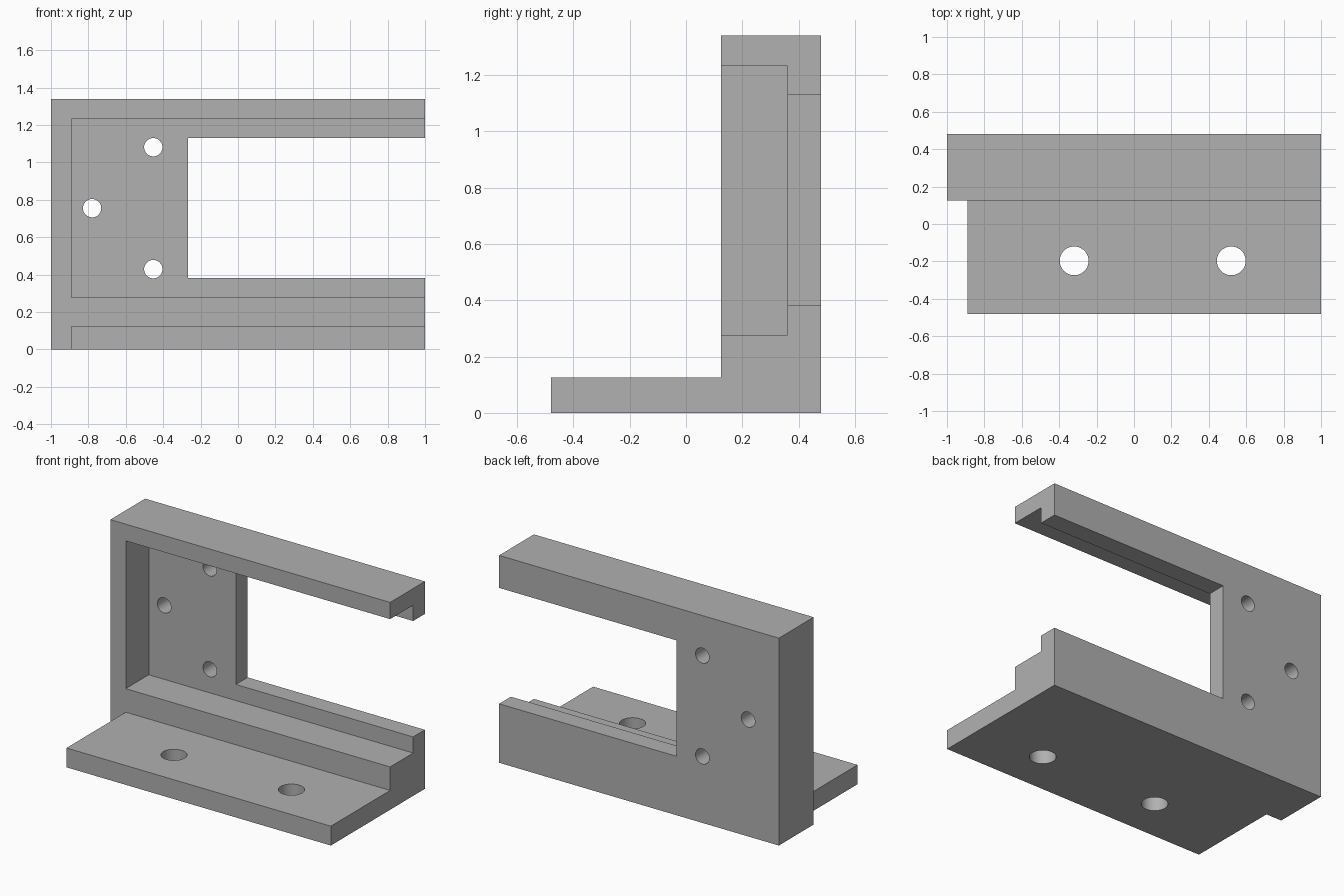
import bpy
from math import radians

cube = bpy.data.objects.get("Cube")
if cube:
    bpy.data.objects.remove(cube, do_unlink=True)

grey = bpy.data.materials.new("plain_grey")
grey.use_nodes = True
COLOUR = (0.44, 0.44, 0.44, 1)
grey.diffuse_color = COLOUR
grey.node_tree.nodes["Principled BSDF"].inputs["Base Color"].default_value = COLOUR


def box(name, low, high):
    """Box between two opposite corners."""
    bpy.ops.mesh.primitive_cube_add(size=1)
    ob = bpy.context.object
    ob.name = name
    ob.location = [(a + b) / 2 for a, b in zip(low, high)]
    ob.scale = [b - a for a, b in zip(low, high)]
    bpy.ops.object.transform_apply(location=True, rotation=True, scale=True)
    ob.data.materials.append(grey)
    return ob


def drill(name, centre, radius, depth, tilt=0):
    """Cylinder cutter, vertical unless tilted about x."""
    bpy.ops.mesh.primitive_cylinder_add(
        vertices=48, radius=radius, depth=depth,
        location=centre, rotation=(tilt, 0, 0))
    ob = bpy.context.object
    ob.name = name
    bpy.ops.object.transform_apply(location=True, rotation=True, scale=True)
    ob.data.materials.append(grey)
    return ob


# Main dimensions
TOP, BACK, FRONT = 1.34, 0.48, -0.48
FACE, BASE_TOP, INNER = 0.125, 0.125, -0.89
OUT = 1.2  # overshoot past the open end

# Solid block that the bracket is cut from
bracket = box("mounting_bracket", (-1, FRONT, 0), (1, BACK, TOP))

cutters = [
    # Clear space above the foot plate and beside its end
    box("foot_clearance", (-OUT, -1, BASE_TOP), (OUT, FACE, 2)),
    box("foot_end_clearance", (-OUT, -1, -1), (INNER, FACE, 2)),
    # Recess and window, both open at the left end
    box("recess", (INNER, -0.2, 0.277), (OUT, 0.36, 1.232)),
    box("window", (-0.267, -0.3, 0.381), (OUT, 1, 1.13)),
]
# Three screw holes through the back wall
for x, z in ((-0.453, 1.081), (-0.78, 0.755), (-0.453, 0.429)):
    cutters.append(drill("wall_hole", (x, 0.4, z), 0.049, 0.6, radians(90)))
# Two bolt holes through the foot plate
for x in (-0.32, 0.52):
    cutters.append(drill("foot_hole", (x, -0.197, 0.05), 0.077, 0.6))

# Cut, then remove the cutters
for cutter in cutters:
    bpy.ops.object.select_all(action="DESELECT")
    bracket.select_set(True)
    bpy.context.view_layer.objects.active = bracket
    mod = bracket.modifiers.new(cutter.name, "BOOLEAN")
    mod.operation = "DIFFERENCE"
    mod.solver = "EXACT"
    mod.object = cutter
    bpy.ops.object.modifier_apply(modifier=mod.name)
    bpy.data.objects.remove(cutter, do_unlink=True)

# Smooth hole walls, crisp flat faces
bpy.ops.object.shade_smooth_by_angle(angle=radians(30))
